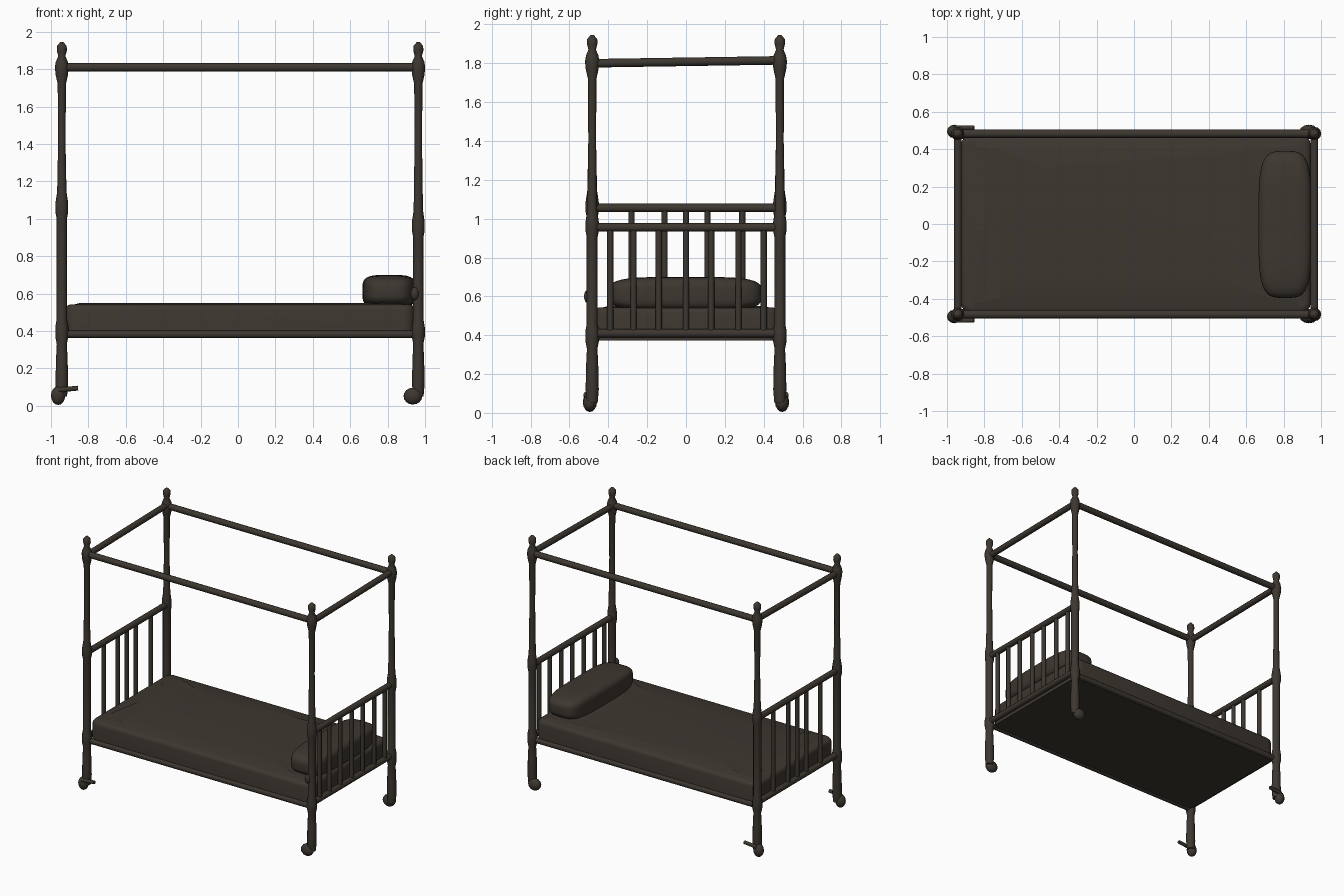
import bpy, bmesh, math
from mathutils import Vector

cube = bpy.data.objects.get("Cube")
if cube:
    bpy.data.objects.remove(cube, do_unlink=True)

mat = bpy.data.materials.new("dark_brown")
mat.use_nodes = True
colour = (0.047, 0.038, 0.029, 1)
mat.diffuse_color = colour
mat.node_tree.nodes["Principled BSDF"].inputs["Base Color"].default_value = colour


def finish(name, bm, angle=50):
    bmesh.ops.recalc_face_normals(bm, faces=bm.faces)
    mesh = bpy.data.meshes.new(name)
    bm.to_mesh(mesh)
    bm.free()
    mesh.materials.append(mat)
    ob = bpy.data.objects.new(name, mesh)
    bpy.context.collection.objects.link(ob)
    bpy.ops.object.select_all(action='DESELECT')
    ob.select_set(True)
    bpy.context.view_layer.objects.active = ob
    bpy.ops.object.shade_smooth_by_angle(angle=math.radians(angle))
    return ob


def lathe(name, x, y, profile, sides=12):
    """Turned upright made from (radius, height) pairs."""
    bm = bmesh.new()
    rings = []
    for r, z in profile:
        rings.append([bm.verts.new((x + r * math.cos(math.tau * i / sides),
                                    y + r * math.sin(math.tau * i / sides), z))
                      for i in range(sides)])
    for a, b in zip(rings, rings[1:]):
        for i in range(sides):
            j = (i + 1) % sides
            bm.faces.new((a[i], a[j], b[j], b[i]))
    bm.faces.new(rings[0])
    bm.faces.new(rings[-1])
    return finish(name, bm)


def rod(name, start, end, radius, sides=10):
    a, b = Vector(start), Vector(end)
    bm = bmesh.new()
    bmesh.ops.create_cone(bm, cap_ends=True, segments=sides, radius1=radius,
                          radius2=radius, depth=(b - a).length)
    turn = (b - a).to_track_quat('Z', 'Y').to_matrix().to_4x4()
    bm.transform(turn)
    bmesh.ops.translate(bm, verts=bm.verts, vec=(a + b) / 2)
    return finish(name, bm)


def ball(name, centre, size):
    bm = bmesh.new()
    bmesh.ops.create_uvsphere(bm, u_segments=12, v_segments=8, radius=1)
    bmesh.ops.scale(bm, verts=bm.verts, vec=size)
    bmesh.ops.translate(bm, verts=bm.verts, vec=centre)
    return finish(name, bm)


def cushion(name, low, high, power, crown=0.0, cuts=11):
    """Soft box: a divided cube pulled onto a superellipsoid."""
    low, high = Vector(low), Vector(high)
    bm = bmesh.new()
    bmesh.ops.create_cube(bm, size=2)
    bmesh.ops.subdivide_edges(bm, edges=bm.edges, cuts=cuts, use_grid_fill=True)
    for v in bm.verts:
        n = sum(abs(c) ** p for c, p in zip(v.co, power)) ** (1 / min(power))
        v.co /= n
        if v.co.z > 0:
            v.co.z -= crown * v.co.y ** 2
    half = (high - low) / 2
    bmesh.ops.scale(bm, verts=bm.verts, vec=half)
    bmesh.ops.translate(bm, verts=bm.verts, vec=(low + high) / 2)
    return finish(name, bm, 80)


FOOT, HEAD, SIDE = -0.942, 0.964, 0.483
TOP = 1.81
ends = (("foot", FOOT, 1.055, (-0.28, -0.11, 0, 0.11, 0.29)),
        ("head", HEAD, 0.955, (-0.39, -0.27, -0.14, 0, 0.13, 0.27, 0.4)))

# Corner posts, casters and end panels
for end, x, rail, bars in ends:
    for side, s in (("right", -1), ("left", 1)):
        y = s * SIDE
        label = f"{end}_{side}"
        lathe(f"{label}_post", x, y, [
            (0.028, 0.05), (0.034, 0.12), (0.031, 0.25), (0.027, 0.33), (0.035, 0.37),
            (0.035, 0.42), (0.028, 0.46), (0.028, rail - 0.05), (0.034, rail - 0.02),
            (0.034, rail + 0.03), (0.025, rail + 0.09), (0.020, 1.4), (0.022, 1.72),
            (0.033, 1.77), (0.037, TOP), (0.032, 1.84), (0.019, 1.87), (0.027, 1.90),
            (0.026, 1.925), (0.008, 1.945)])
        if end == "foot":
            ball(f"{label}_caster", (-0.962, s * 0.495, 0.055), (0.038, 0.036, 0.05))
            rod(f"{label}_brake_lever", (-0.96, s * 0.515, 0.085),
                (-0.855, s * 0.515, 0.095), 0.013)
        else:
            ball(f"{label}_caster", (0.935, s * 0.495, 0.052), (0.05, 0.036, 0.045))
    for part, z in (("top_rail", rail), ("bottom_rail", 0.41)):
        rod(f"{end}_{part}", (x, -SIDE, z), (x, SIDE, z), 0.022)
    for i, y in enumerate(bars):
        rod(f"{end}_bar_{i + 1}", (x, y, 0.41), (x, y, rail), 0.016, 8)
    rod(f"{end}_canopy_rail", (x, -SIDE, TOP - 0.01), (x, SIDE, TOP + 0.005), 0.022)

# Long rails
for side, s in (("right", -1), ("left", 1)):
    y = s * SIDE
    rod(f"{side}_canopy_rail", (FOOT, y, TOP), (HEAD, y, TOP), 0.023)
    rod(f"{side}_bed_rail", (FOOT, y * 0.985, 0.383), (HEAD, y * 0.985, 0.383), 0.021)

# Small clamp on the head post
ball("post_clamp", (0.945, -0.505, 0.6), (0.022, 0.02, 0.035))

# Mattress with a gently crowned top
bm = bmesh.new()
bmesh.ops.create_cube(bm, size=1)
bmesh.ops.scale(bm, verts=bm.verts, vec=(1.87, 0.96, 0.17))
bmesh.ops.translate(bm, verts=bm.verts, vec=(0.01, 0, 0.457))
uprights = [e for e in bm.edges if abs(e.verts[0].co.z - e.verts[1].co.z) > 0.1]
bmesh.ops.bevel(bm, geom=uprights, offset=0.06, segments=4, profile=0.5, affect='EDGES')
top = max(bm.faces, key=lambda f: f.calc_center_median().z)
bmesh.ops.bevel(bm, geom=list(top.edges), offset=0.03, segments=3, profile=0.5,
                affect='EDGES')
top = max(bm.faces, key=lambda f: f.calc_center_median().z)
crown = bmesh.ops.inset_region(bm, faces=[top], thickness=0.18, depth=0.008)
finish("mattress", bm, 60)

# Bolster pillow
cushion("pillow", (0.665, -0.395, 0.525), (0.95, 0.39, 0.7), (4, 4, 4))
